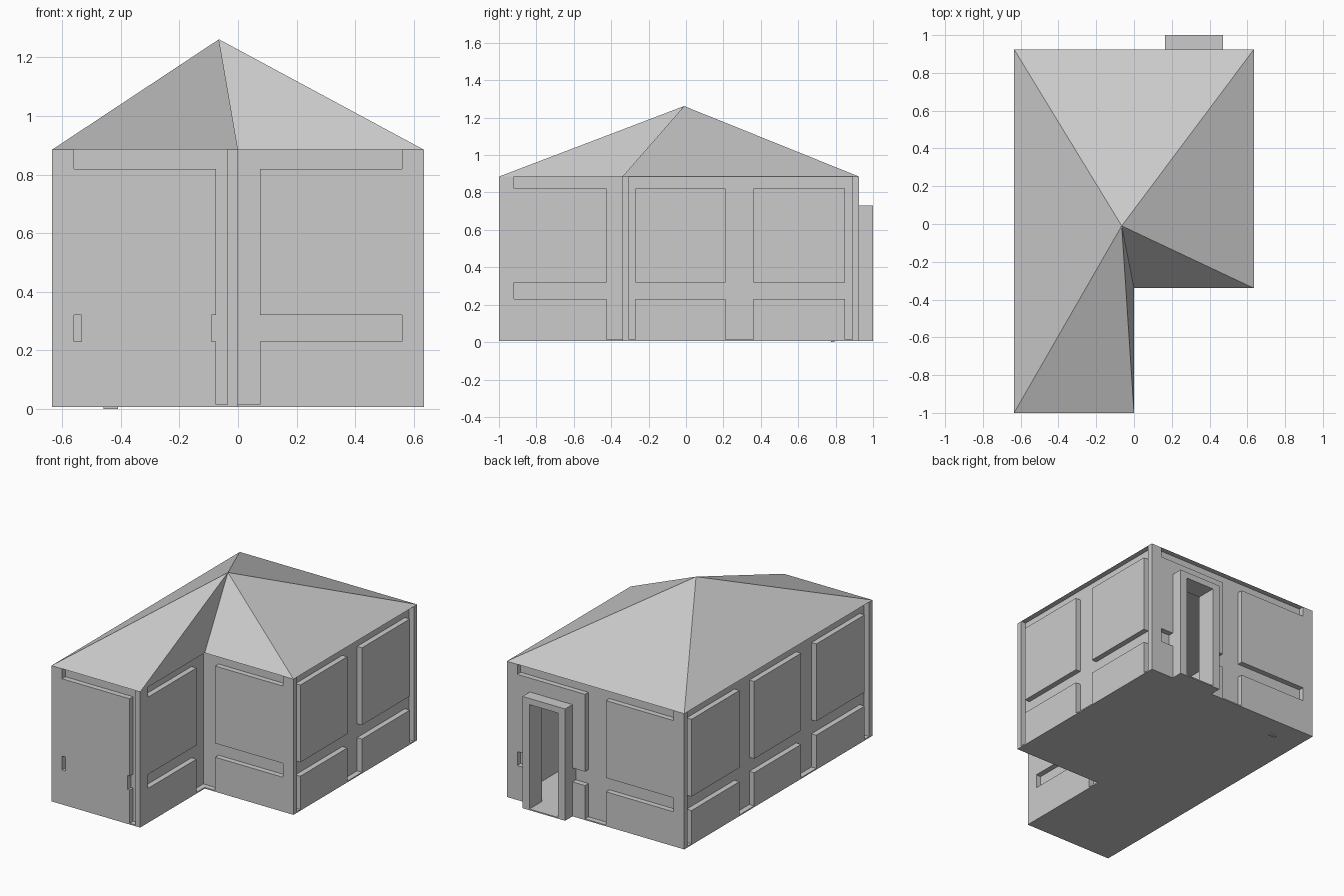
import bpy, bmesh
from mathutils import Vector

if "Cube" in bpy.data.objects:
    bpy.data.objects.remove(bpy.data.objects["Cube"])

BASE, EAVE, DEPTH, THICK = 0.01, 0.885, 0.035, 0.02
OUTLINE = [(-.635, -1), (0, -1), (0, -.34), (.635, -.34), (.635, .925), (-.635, .925)]
SLOTS_Z = [(.23, .32), (.82, EAVE)]
DOOR = (.215, .42, BASE, .69)


def finish(bm, name):
    bmesh.ops.recalc_face_normals(bm, faces=bm.faces[:])
    me = bpy.data.meshes.new(name)
    bm.to_mesh(me)
    bm.free()
    ob = bpy.data.objects.new(name, me)
    bpy.context.collection.objects.link(ob)
    return ob


def sheet(name, axis, plane, sign, u, z, holes, d0, d1):
    """Upright slab with rectangular holes; d0..d1 is its depth behind the wall plane."""
    def clip(v, r):
        return min(max(v, r[0]), r[1])
    us = sorted({*u, *(clip(v, u) for h in holes for v in h[:2])})
    zs = sorted({*z, *(clip(v, z) for h in holes for v in h[2:])})

    def at(a, c):
        p = plane - sign * d0
        return (p, a, c) if axis == 'x' else (a, p, c)
    bm = bmesh.new()
    for a, b in zip(us, us[1:]):
        for c, d in zip(zs, zs[1:]):
            mu, mz = (a + b) / 2, (c + d) / 2
            if any(h[0] < mu < h[1] and h[2] < mz < h[3] for h in holes):
                continue
            bm.faces.new([bm.verts.new(at(*q)) for q in ((a, c), (b, c), (b, d), (a, d))])
    bmesh.ops.remove_doubles(bm, verts=bm.verts[:], dist=1e-5)
    new = bmesh.ops.extrude_face_region(bm, geom=bm.faces[:], use_keep_orig=True)['geom']
    step = Vector((1, 0, 0) if axis == 'x' else (0, 1, 0)) * -sign * (d1 - d0)
    bmesh.ops.translate(bm, vec=step, verts=[g for g in new if isinstance(g, bmesh.types.BMVert)])
    return finish(bm, name)


def box(name, lo, hi):
    bm = bmesh.new()
    bmesh.ops.create_cube(bm, size=1)
    for v in bm.verts:
        v.co = [(a + b) / 2 + c * (b - a) for a, b, c in zip(lo, hi, v.co)]
    return finish(bm, name)


# Walls: name, axis, plane, outward sign, inner wall span, panels (start, end, slot start, slot end), door
left_p, right_p = (-.635, -.075, -.56, -.075), (.075, .635, .075, .56)
side_p = [(-.27, .21, -.27, .21), (.36, .85, .36, .85)]
WALLS = [
    ('front_wing', 'y', -1, -1, (-.60, -.035), [left_p], False),
    ('front_recess', 'y', -.34, -1, (-.035, .60), [right_p], False),
    ('back', 'y', .925, 1, (-.60, .60), [left_p, right_p], True),
    ('right', 'x', .635, 1, (-.305, .89), side_p, False),
    ('wing_side', 'x', 0, 1, (-.965, -.305), [(-1, -.425, -.92, -.425)], False),
    ('left', 'x', -.635, -1, (-.965, .89), [(-.92, -.425, -.92, -.425)] + side_p, False),
]
for name, axis, plane, sign, span, panels, has_door in WALLS:
    door = [DOOR] if has_door else []
    sheet(name + '_inner_wall', axis, plane, sign, span, (BASE, EAVE), door, DEPTH, DEPTH + THICK)
    for i, (a, b, s0, s1) in enumerate(panels):
        holes = [(s0, s1, *zz) for zz in SLOTS_Z] + door
        sheet(f'{name}_panel_{i + 1}', axis, plane, sign, (a, b), (BASE, EAVE), holes, 0, DEPTH)

# Cover plate closing most of the low slot on the front wing
box('front_cover_plate', (-.535, -1, .23), (-.09, -1 + DEPTH, .32))

# Floor slab on the L-shaped footprint
bm = bmesh.new()
face = bm.faces.new([bm.verts.new((x, y, BASE - .003)) for x, y in OUTLINE])
new = bmesh.ops.extrude_face_region(bm, geom=[face], use_keep_orig=True)['geom']
bmesh.ops.translate(bm, vec=(0, 0, .008), verts=[g for g in new if isinstance(g, bmesh.types.BMVert)])
finish(bm, 'floor')

# Roof: every eave corner rises to one apex, with a flat soffit
bm = bmesh.new()
ring = [bm.verts.new((x, y, EAVE)) for x, y in OUTLINE]
apex = bm.verts.new((-.065, -.01, 1.262))
for a, b in zip(ring, ring[1:] + ring[:1]):
    bm.faces.new((a, b, apex))
bm.faces.new(ring[::-1])
finish(bm, 'roof')

# Door frame standing proud of the back wall, and its threshold
sheet('door_frame', 'y', 1.0, 1, (.165, .47), (BASE, .73), [DOOR], 0, .11)
box('door_threshold', (.165, .87, BASE - .003), (.47, 1.0, BASE + .005))

# Small foot under the floor
box('floor_foot', (-.46, .775, 0), (-.41, .795, BASE))
